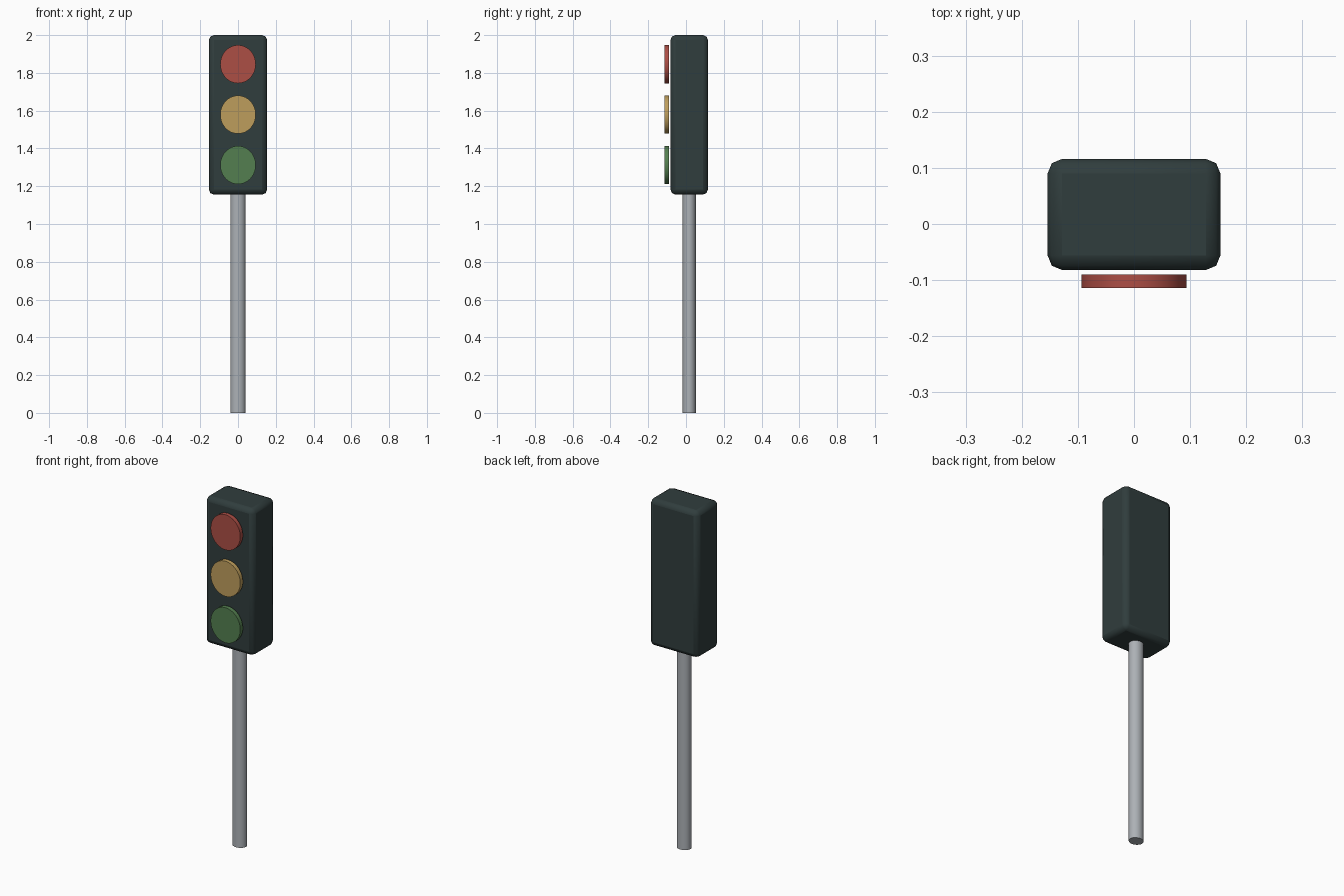
import bpy, math

if "Cube" in bpy.data.objects:
    bpy.data.objects.remove(bpy.data.objects["Cube"])

CENTRE_Y = 0.017  # the housing and pole sit slightly behind the origin


def material(name, rgb):
    """Flat colour given as 0-255 sRGB, stored as linear."""
    lin = [((c / 255 + 0.055) / 1.055) ** 2.4 for c in rgb]
    m = bpy.data.materials.new(name)
    m.diffuse_color = (*lin, 1)
    m.use_nodes = True
    m.node_tree.nodes["Principled BSDF"].inputs["Base Color"].default_value = m.diffuse_color
    return m


def finish(name, mat, angle=40):
    ob = bpy.context.object
    ob.name = name
    ob.data.materials.append(mat)
    bpy.ops.object.transform_apply(location=False, rotation=True, scale=True)
    bpy.ops.object.shade_smooth_by_angle(angle=math.radians(angle))
    return ob


def cylinder(name, mat, loc, size, sides, rot=(0, 0, 0)):
    bpy.ops.mesh.primitive_cylinder_add(vertices=sides, radius=1, depth=1, location=loc, rotation=rot)
    bpy.context.object.scale = size
    return finish(name, mat)


# Pole, reaching just inside the housing
pole_top = 1.17
cylinder("pole", material("grey metal", (172, 177, 182)),
         (0, CENTRE_Y, pole_top / 2), (0.04, 0.035, pole_top), 24)

# Housing with rounded edges
z0, z1 = 1.156, 2.0
bpy.ops.mesh.primitive_cube_add(size=1, location=(0, CENTRE_Y, (z0 + z1) / 2))
bpy.context.object.scale = (0.308, 0.198, z1 - z0)
housing = finish("housing", material("dark slate", (48, 61, 61)))
bevel = housing.modifiers.new("rounded edges", 'BEVEL')
bevel.width = 0.026
bevel.segments = 2
bpy.ops.object.modifier_apply(modifier=bevel.name)
bpy.ops.object.shade_smooth_by_angle(angle=math.radians(50))

# Three oval lamps standing just off the front face
for name, rgb, z in (("red", (172, 78, 69), 1.846),
                     ("amber", (190, 158, 92), 1.579),
                     ("green", (84, 127, 80), 1.312)):
    cylinder(name + "_lamp", material(name, rgb), (0, -0.102, z),
             (0.094, 0.101, 0.024), 48, (math.pi / 2, 0, 0))
